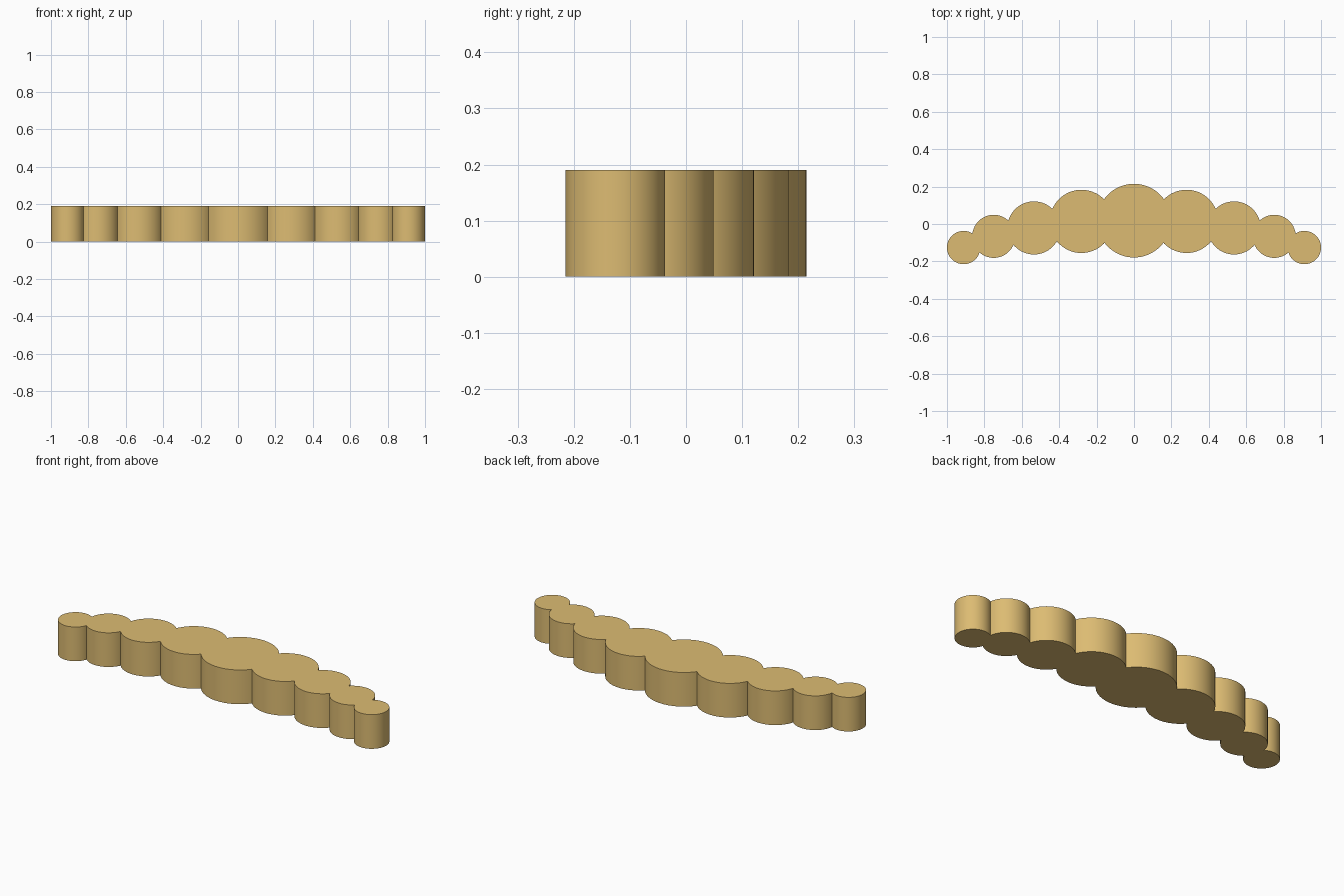
import bpy

if "Cube" in bpy.data.objects:
    bpy.data.objects.remove(bpy.data.objects["Cube"])

HEIGHT = 0.19

# Shared golden tan finish
tan = bpy.data.materials.new("tan")
tan.diffuse_color = (0.72, 0.50, 0.17, 1)
tan.use_nodes = True
tan.node_tree.nodes["Principled BSDF"].inputs["Base Color"].default_value = tan.diffuse_color


def disc(name, x, y, radius):
    """Upright round bead with flat top and bottom."""
    bpy.ops.mesh.primitive_cylinder_add(
        vertices=64, radius=radius, depth=HEIGHT,
        end_fill_type='TRIFAN', location=(x, y, HEIGHT / 2))
    ob = bpy.context.object
    ob.name = name
    ob.data.materials.append(tan)
    bpy.ops.object.shade_smooth_by_angle()


# Large bead in the middle of the arc
disc("center_bead", 0, 0.018, 0.197)

# Shrinking, overlapping beads along both arms: x, y, radius
arm = [(0.281, 0.014, 0.169),
       (0.535, -0.021, 0.142),
       (0.750, -0.066, 0.115),
       (0.911, -0.126, 0.089)]
for i, (x, y, r) in enumerate(arm, 1):
    disc(f"right_bead_{i}", x, y, r)
    disc(f"left_bead_{i}", -x, y, r)
